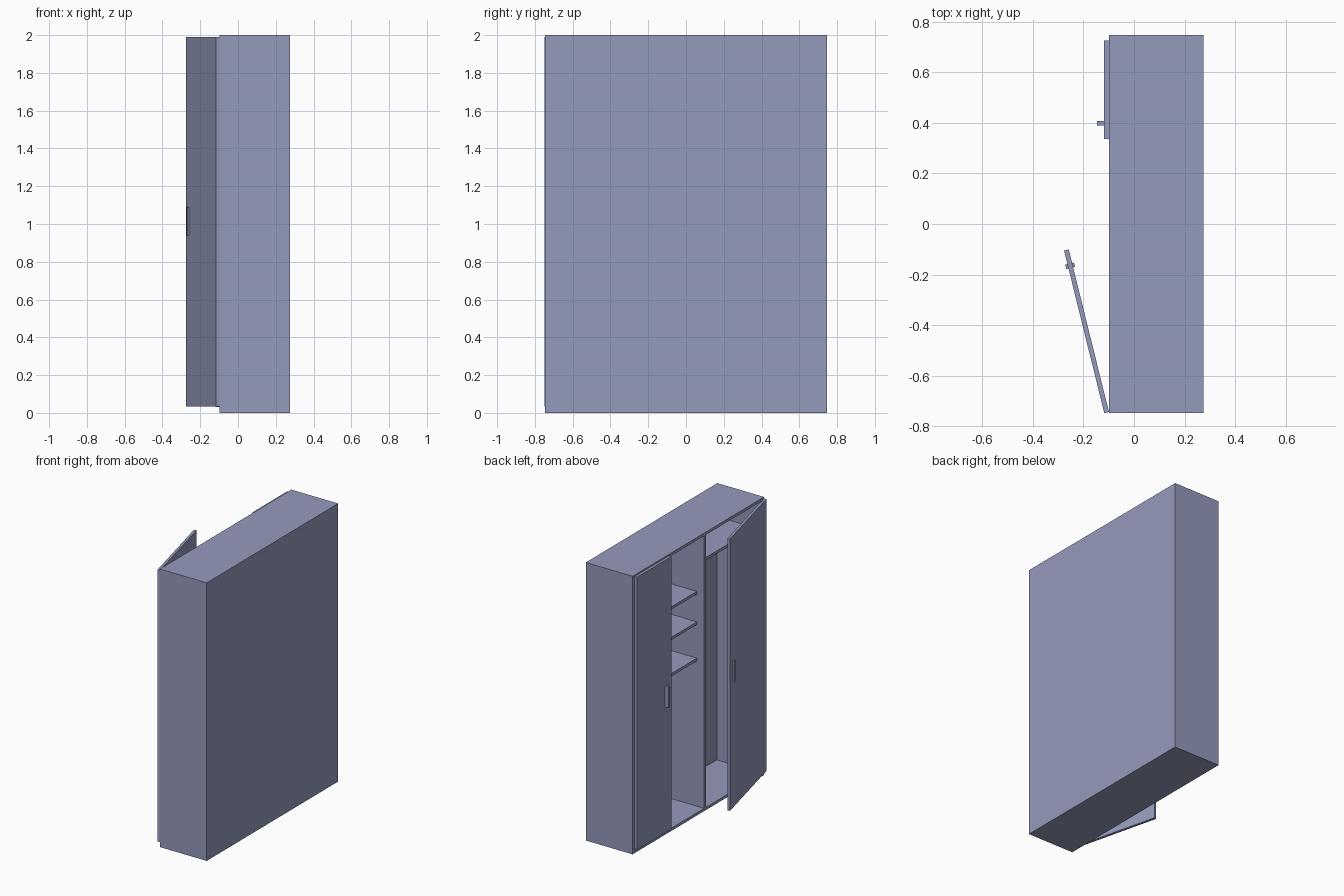
import bpy, math
from mathutils import Matrix, Vector

if "Cube" in bpy.data.objects:
    bpy.data.objects.remove(bpy.data.objects["Cube"])

# Slate blue finish
paint = bpy.data.materials.new("slate_blue")
paint.diffuse_color = (0.30, 0.325, 0.50, 1)
paint.use_nodes = True
paint.node_tree.nodes["Principled BSDF"].inputs["Base Color"].default_value = paint.diffuse_color


def box(name, x, y, z, pivot=None, angle=0.0):
    """Axis-aligned box from (min, max) ranges, optionally swung about a vertical hinge."""
    bpy.ops.mesh.primitive_cube_add(size=1)
    ob = bpy.context.object
    ob.name = ob.data.name = name
    size = Matrix.Diagonal((x[1] - x[0], y[1] - y[0], z[1] - z[0], 1))
    centre = Vector((sum(x) / 2, sum(y) / 2, sum(z) / 2))
    mat = Matrix.Translation(centre) @ size
    if pivot:
        p = Matrix.Translation(pivot)
        mat = p @ Matrix.Rotation(angle, 4, 'Z') @ p.inverted() @ mat
    ob.data.transform(mat)
    ob.data.materials.append(paint)
    return ob


T = 0.02                        # panel thickness
X0, X1 = -0.098, 0.274          # open face, back
Y = 0.747                       # half width
DIV = (-0.087, -0.067)          # divider position
BACK = X1 - 0.01                # inner face of the thin back
SHELF_X = (-0.040, BACK)        # shelves sit back from the opening

# Carcass
for side, s in (("left", 1), ("right", -1)):
    box(side + "_side_panel", (X0, X1), sorted((s * Y, s * (Y - T))), (0, 2))
box("bottom_panel", (X0, X1), (-Y + T, Y - T), (0, T))
box("top_panel", (X0, X1), (-Y + T, Y - T), (2 - T, 2))
box("back_panel", (BACK, X1), (-Y + T, Y - T), (T, 2 - T))
box("divider", (X0, BACK), DIV, (T, 2 - T))

# Shelves of the wide compartment
for i, top in enumerate((1.565, 1.346, 1.085)):
    box(f"shelf_{i + 1}", SHELF_X, (DIV[1], Y - T), (top - 0.02, top))

# Hat shelf of the hanging compartment
box("hat_shelf", SHELF_X, (-Y + T, DIV[0]), (1.75, 1.77))

# Closed door with handle
box("closed_door", (-0.118, X0), (0.335, 0.725), (0.03, 1.99))
box("closed_door_handle", (-0.146, -0.11), (0.389, 0.407), (0.935, 1.085))

# Door swung ajar about its hinge edge, with handle
hinge = (X0, -0.743, 0)
swing = math.radians(13.9)
box("open_door", (-0.118, X0 - 0.001), (-0.743, -0.081), (0.035, 1.99), hinge, swing)
box("open_door_handle", (-0.127, -0.091), (-0.154, -0.136), (0.94, 1.09), hinge, swing)
